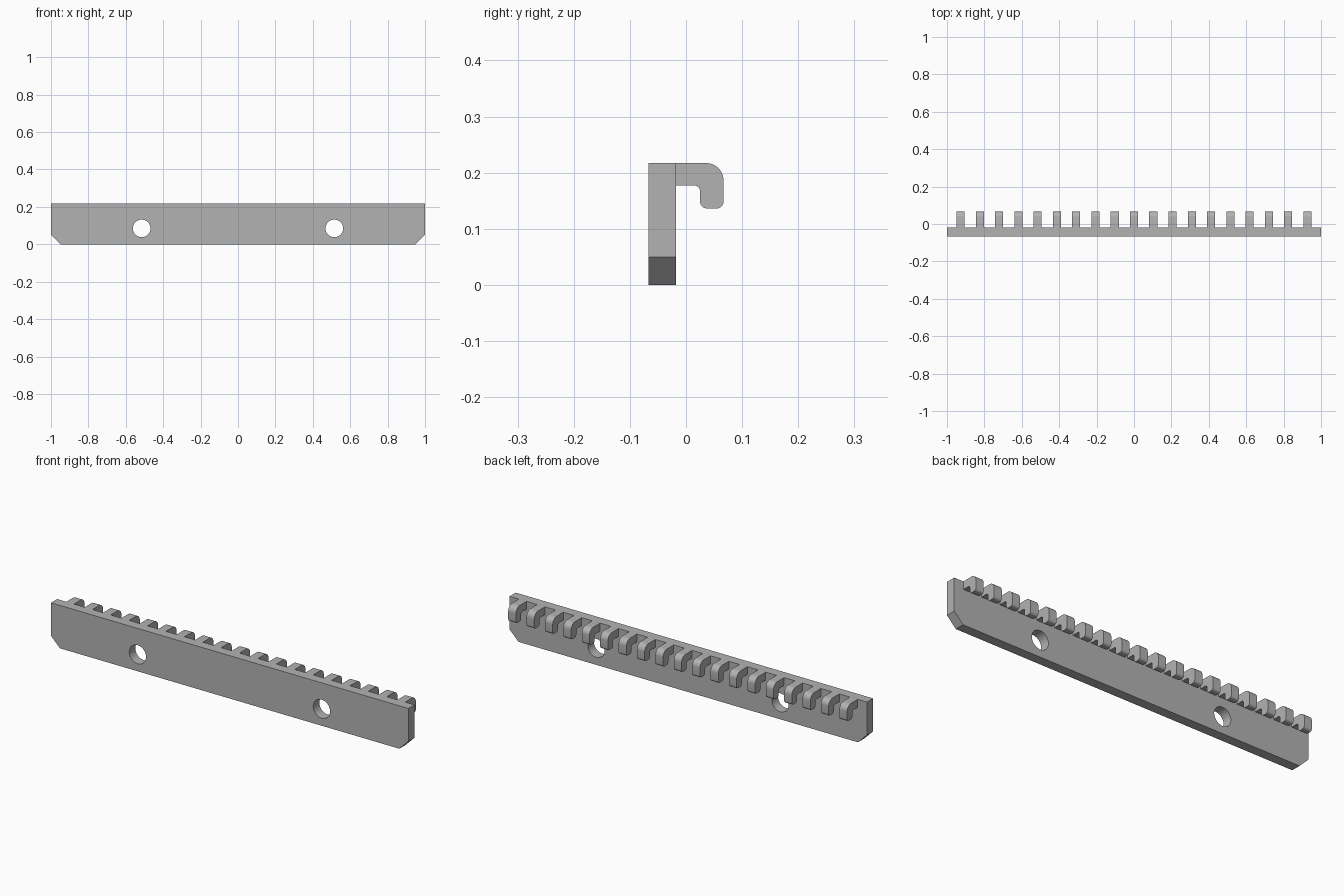
import bpy
import bmesh
from math import cos, sin, radians

if "Cube" in bpy.data.objects:
    bpy.data.objects.remove(bpy.data.objects["Cube"], do_unlink=True)

# Single grey material
grey = bpy.data.materials.new("plain grey")
grey.use_nodes = True
GREY = (0.45, 0.45, 0.45, 1)
grey.diffuse_color = GREY
grey.node_tree.nodes["Principled BSDF"].inputs["Base Color"].default_value = GREY

FRONT, BACK, TIP = -0.067, -0.018, 0.067
TOP = 0.217
PITCH, HOOKS, HOOK_WIDTH = 0.103, 19, 0.043


def arc(cx, cy, r, start, end, steps):
    """Points along a circular arc, angles in degrees."""
    angles = [radians(start + (end - start) * i / steps) for i in range(steps + 1)]
    return [(cx + r * cos(a), cy + r * sin(a)) for a in angles]


def extrude(name, points, offset):
    """Extrude a closed outline of 3D points along an offset."""
    bm = bmesh.new()
    face = bm.faces.new([bm.verts.new(p) for p in points])
    new = bmesh.ops.extrude_face_region(bm, geom=[face])["geom"]
    bmesh.ops.translate(bm, vec=offset,
                        verts=[v for v in new if isinstance(v, bmesh.types.BMVert)])
    bmesh.ops.recalc_face_normals(bm, faces=bm.faces)
    mesh = bpy.data.meshes.new(name)
    bm.to_mesh(mesh)
    bm.free()
    mesh.materials.append(grey)
    obj = bpy.data.objects.new(name, mesh)
    bpy.context.collection.objects.link(obj)
    return obj


def smooth(obj):
    bpy.ops.object.select_all(action="DESELECT")
    obj.select_set(True)
    bpy.context.view_layer.objects.active = obj
    bpy.ops.object.shade_smooth_by_angle(angle=radians(30))


# Mounting plate with chamfered lower corners
outline = [(-0.95, 0), (0.95, 0), (1, 0.05), (1, TOP), (-1, TOP), (-1, 0.05)]
plate = extrude("mounting_plate", [(x, FRONT, z) for x, z in outline],
                (0, BACK - FRONT, 0))

# Two screw holes through the plate
for side, x in (("right", -5 * PITCH), ("left", 5 * PITCH)):
    ring = arc(x, 0.085, 0.047, 0, 360, 48)[:-1]
    cutter = extrude(side + "_hole_cutter", [(px, FRONT - 0.05, pz) for px, pz in ring],
                     (0, 0.15, 0))
    cut = plate.modifiers.new(side + " screw hole", "BOOLEAN")
    cut.operation = "DIFFERENCE"
    cut.solver = "EXACT"
    cut.object = cutter
    bpy.context.view_layer.objects.active = plate
    bpy.ops.object.modifier_apply(modifier=cut.name)
    bpy.data.objects.remove(cutter, do_unlink=True)
smooth(plate)

# Row of rounded hooks along the back of the top edge
profile = [(BACK, TOP)]
profile += arc(TIP - 0.031, TOP - 0.031, 0.031, 90, 0, 12)
profile += arc(TIP - 0.013, 0.149, 0.013, 0, -90, 6)
profile += arc(0.025 + 0.013, 0.149, 0.013, -90, -180, 6)
profile += arc(0.025 - 0.01, 0.167, 0.01, 0, 90, 6)
profile += [(BACK, 0.177)]
for i in range(HOOKS):
    x = (i - (HOOKS - 1) / 2) * PITCH - HOOK_WIDTH / 2
    hook = extrude(f"hook_{i + 1}", [(x, y, z) for y, z in profile], (HOOK_WIDTH, 0, 0))
    smooth(hook)
